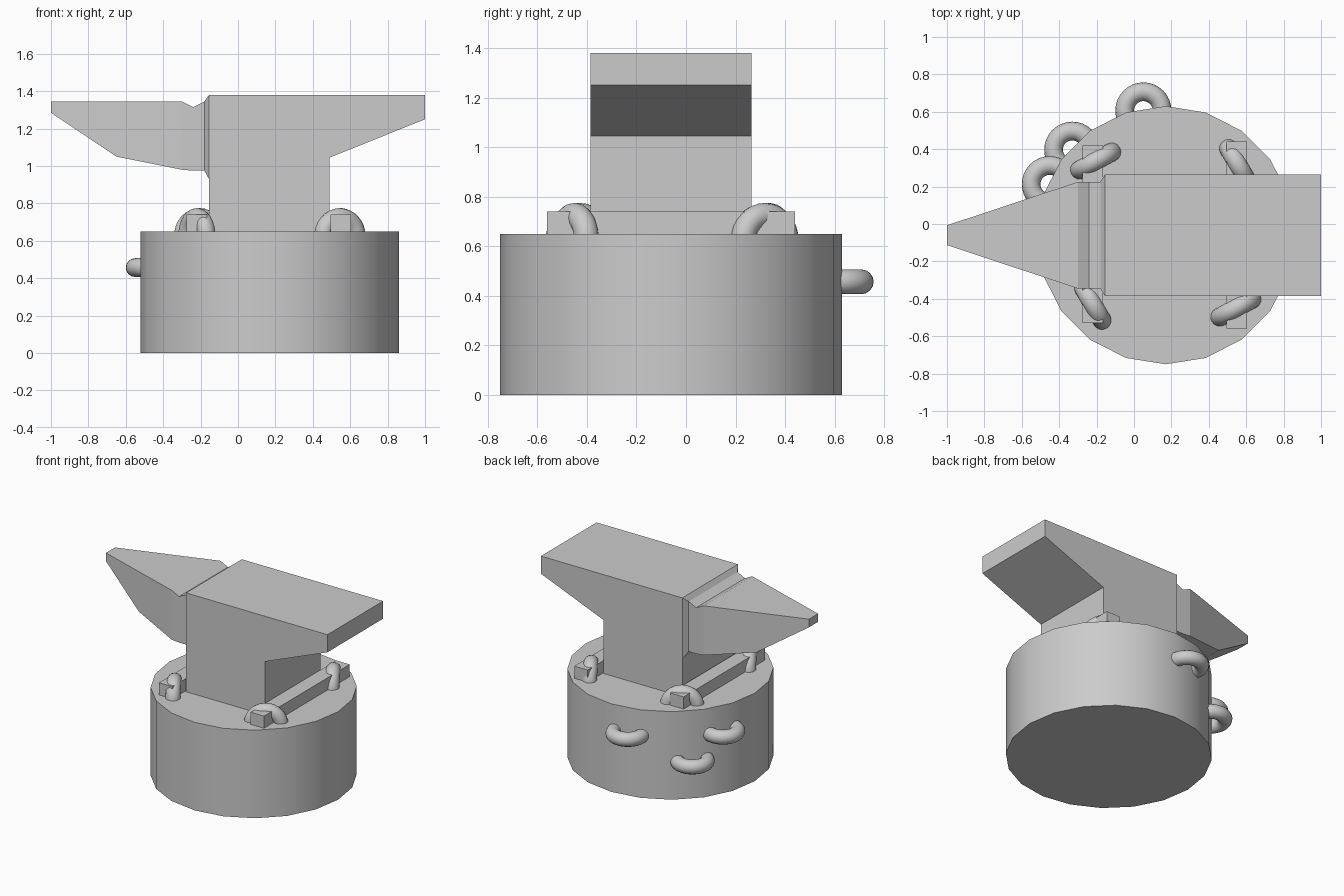
import bpy, bmesh, math

if "Cube" in bpy.data.objects:
    bpy.data.objects.remove(bpy.data.objects["Cube"])

CY = -0.06  # centre line of stump and anvil


def loft(name, rings):
    """Skin a list of equal-length vertex rings and cap both ends."""
    bm = bmesh.new()
    loops = [[bm.verts.new(p) for p in ring] for ring in rings]
    for a, b in zip(loops, loops[1:]):
        n = len(a)
        for i in range(n):
            bm.faces.new((a[i], a[(i + 1) % n], b[(i + 1) % n], b[i]))
    bm.faces.new(loops[0])
    bm.faces.new(loops[-1])
    bmesh.ops.recalc_face_normals(bm, faces=bm.faces)
    mesh = bpy.data.meshes.new(name)
    bm.to_mesh(mesh)
    bm.free()
    obj = bpy.data.objects.new(name, mesh)
    bpy.context.collection.objects.link(obj)
    return obj


def ring(name, loc, rot=(0, 0, 0)):
    bpy.ops.mesh.primitive_torus_add(
        major_radius=0.1, minor_radius=0.05, major_segments=32,
        minor_segments=16, location=loc, rotation=rot)
    bpy.context.object.name = name
    bpy.ops.object.shade_smooth()


# Stump
bpy.ops.mesh.primitive_cylinder_add(vertices=20, radius=0.69, depth=0.65,
                                    location=(0.17, CY, 0.325))
bpy.context.object.name = "stump"
bpy.ops.object.shade_smooth_by_angle(angle=math.radians(30))

# Anvil body: side profile extruded across y
profile = [(-0.155, 0.64), (0.49, 0.64), (0.49, 1.045), (1.0, 1.25),
           (1.0, 1.38), (-0.155, 1.38)]
loft("anvil_body", [[(x, CY + s * 0.325, z) for x, z in profile] for s in (-1, 1)])

# Horn: rectangular sections (x, half width, bottom, top), with a saddle dip
sections = [(-0.155, 0.325, 0.93, 1.38), (-0.18, 0.285, 0.975, 1.345),
            (-0.24, 0.285, 0.975, 1.315), (-0.30, 0.285, 0.98, 1.345),
            (-0.65, 0.169, 1.05, 1.345), (-1.0, 0.053, 1.285, 1.345)]
loft("horn", [[(x, CY - h, b), (x, CY + h, b), (x, CY + h, t), (x, CY - h, t)]
              for x, h, b, t in sections])

# Hold-down bars across the anvil foot
for name, x, y0, y1 in (("left_bar", -0.22, -0.53, 0.42),
                        ("right_bar", 0.55, -0.56, 0.44)):
    bpy.ops.mesh.primitive_cube_add(size=1, location=(x, (y0 + y1) / 2, 0.69))
    bar = bpy.context.object
    bar.name = name
    bar.scale = (0.11, y1 - y0, 0.1)

# Staples over the bar ends: upright rings half sunk in the stump
for i, (x, y, angle) in enumerate([(-0.205, 0.337, 29), (0.555, 0.318, -60),
                                   (-0.22, -0.43, -60), (0.545, -0.45, 29)]):
    ring(f"staple_{i + 1}", (x, y, 0.625), (math.pi / 2, 0, math.radians(angle)))

# Tool loops on the back left of the stump
for i, loc in enumerate([(0.05, 0.607, 0.457), (-0.33, 0.397, 0.275),
                         (-0.45, 0.213, 0.457)]):
    ring(f"tool_loop_{i + 1}", loc)
